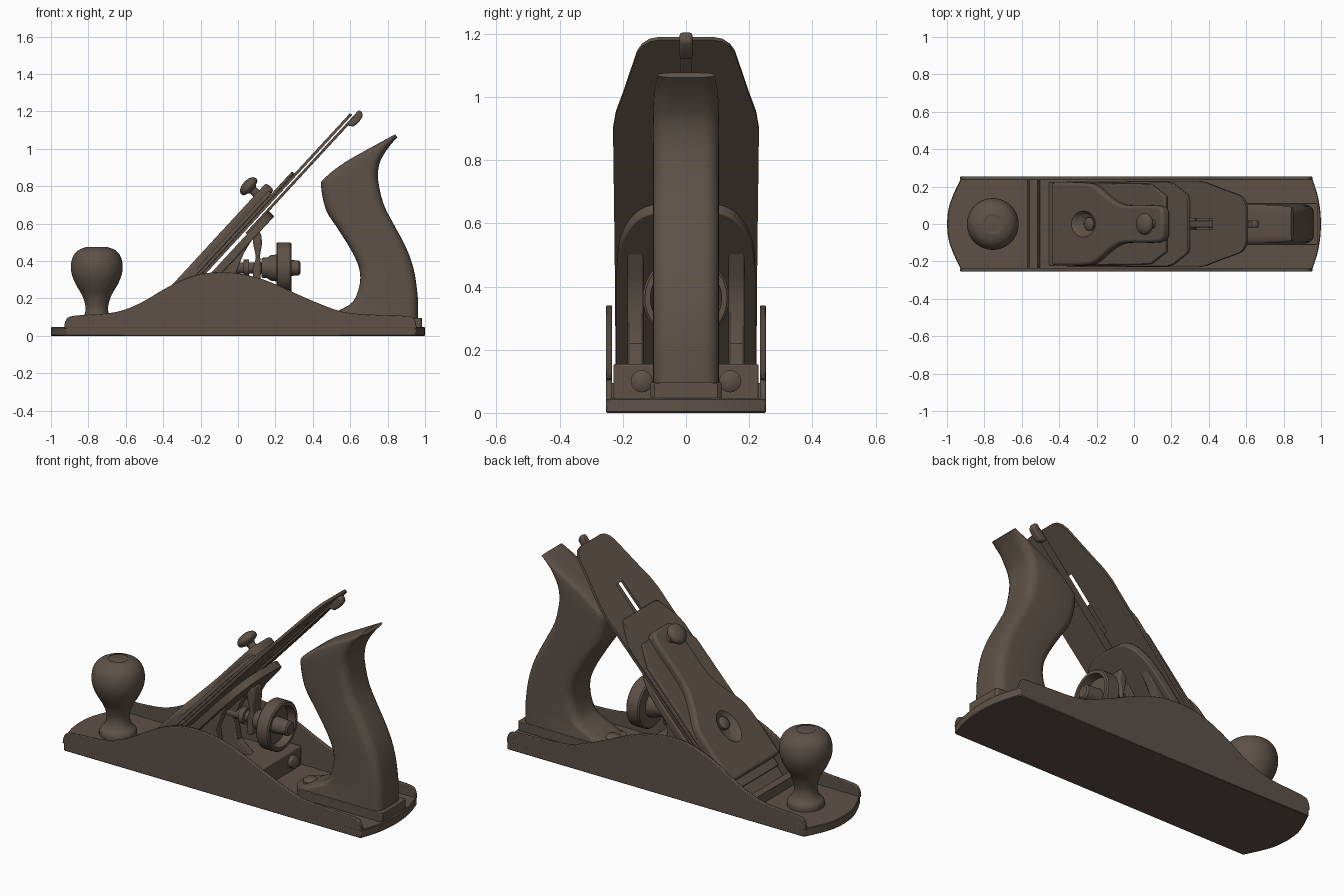
import bpy, bmesh, math

mat = bpy.data.materials.new("dark brown")
mat.diffuse_color = (0.11, 0.083, 0.064, 1)

# Inclined frame of the blade: u along it, v across, n away from its face
C, S = 0.678, 0.735
def blade(u, v, n): return (0.60 + u * C - n * S, v, 1.19 + u * S + n * C)
def flat(p, q, t): return (p, q, t)
def side(p, q, t): return (p, t, q)

def finish(name, bm, bevel=0, seg=2):
    bmesh.ops.recalc_face_normals(bm, faces=bm.faces)
    me = bpy.data.meshes.new(name)
    bm.to_mesh(me)
    bm.free()
    me.materials.append(mat)
    ob = bpy.data.objects.new(name, me)
    bpy.context.collection.objects.link(ob)
    if bevel:
        m = ob.modifiers.new("bevel", 'BEVEL')
        m.width, m.segments, m.limit_method = bevel, seg, 'ANGLE'
        m.angle_limit = math.radians(50)
    return ob

def rings(name, loops, bevel=0, seg=2):
    """Skin a row of equal point loops and cap both ends."""
    bm = bmesh.new()
    vs = [[bm.verts.new(p) for p in lp] for lp in loops]
    k = len(vs[0])
    for a, b in zip(vs, vs[1:]):
        for i in range(k):
            bm.faces.new((a[i], a[(i + 1) % k], b[(i + 1) % k], b[i]))
    bm.faces.new(vs[0][::-1])
    bm.faces.new(vs[-1])
    return finish(name, bm, bevel, seg)

def prism(name, pts, t0, t1, frame, bevel=0, seg=2):
    return rings(name, [[frame(p, q, t) for p, q in pts] for t in (t0, t1)], bevel, seg)

def mirror(half):
    return half + [(p, -q) for p, q in reversed(half) if abs(q) > 1e-6]

def box(p, q):
    return [(p[0], q[0]), (p[1], q[0]), (p[1], q[1]), (p[0], q[1])]

def lathe(name, prof, frame, k=32):
    """prof: (radius, height); frame(a, b, h) places the points."""
    return rings(name, [[frame(r * math.cos(i * math.tau / k), r * math.sin(i * math.tau / k), h)
                         for i in range(k)] for r, h in prof])

def spline(pts, n=4):
    """Catmull-Rom through open points."""
    out = []
    P = [pts[0]] + pts + [pts[-1]]
    for a, b, c, d in zip(P, P[1:], P[2:], P[3:]):
        for i in range(n):
            t = i / n
            out.append(tuple(0.5 * (2 * y + (z - x) * t + (2 * x - 5 * y + 4 * z - w) * t * t
                       + (3 * y - x - 3 * z + w) * t ** 3) for x, y, z, w in zip(a, b, c, d)))
    return out + [pts[-1]]

def cut(ob, cutter):
    m = ob.modifiers.new("cut", 'BOOLEAN')
    m.object, m.operation = cutter, 'DIFFERENCE'
    cutter.hide_render = True
    cutter.hide_viewport = True

# Sole with curved ends
W = 0.253
front_end = spline([(-0.92, W), (-0.965, 0.16), (-0.992, 0.08), (-1, 0)])
back_end = spline([(1, 0), (0.995, 0.08), (0.98, 0.16), (0.95, W)])
prism("sole", mirror(front_end[::-1] + back_end[::-1]), 0, 0.047, flat, 0.004, 1)

# Side walls
wall = spline([(-0.93, 0.04), (-0.92, 0.085), (-0.88, 0.107), (-0.7, 0.12), (-0.6, 0.142), (-0.5, 0.187),
               (-0.4, 0.247), (-0.3, 0.297), (-0.2, 0.33), (-0.1, 0.34), (0, 0.334), (0.1, 0.312),
               (0.2, 0.276), (0.35, 0.208), (0.5, 0.147), (0.6, 0.122), (0.75, 0.112), (0.91, 0.105),
               (0.945, 0.085), (0.955, 0.04)])
for nm, s in (("left_wall", 1), ("right_wall", -1)):
    prism(nm, wall, s * 0.234, s * W, side, 0.004)

# Ridge in front of the mouth
prism("mouth_ridge", [(-0.57, 0.04), (-0.56, 0.095), (-0.515, 0.095), (-0.50, 0.04)], -0.235, 0.235, side)

# Front knob
knob = spline([(0.098, 0.045), (0.095, 0.075), (0.072, 0.10), (0.061, 0.135), (0.063, 0.17), (0.08, 0.22),
               (0.112, 0.275), (0.134, 0.33), (0.138, 0.38), (0.127, 0.425), (0.1, 0.457), (0.055, 0.475),
               (0.048, 0.471), (0.012, 0.474)], 3)
lathe("front_knob", knob, lambda a, b, h: (a - 0.755, b, h), 40)

# Rear handle: rounded sections between front edge, back edge, half thickness
stations = spline([(.44, .09, .963, .09, .105), (.50, .12, .963, .13, .105), (.583, .158, .962, .17, .105),
                   (.626, .2, .96, .22, .105), (.652, .283, .945, .33, .105), (.647, .364, .92, .42, .105),
                   (.604, .46, .885, .5, .105), (.53, .578, .834, .594, .105), (.47, .674, .778, .705, .105),
                   (.444, .80, .749, .834, .105), (.462, .842, .755, .915, .105), (.567, .925, .778, .967, .104),
                   (.727, 1.016, .815, 1.02, .1), (.84, 1.077, .852, 1.062, .09)], 3)
loops = []
for x0, z0, x1, z1, t in stations:
    lp = []
    L = math.hypot(x1 - x0, z1 - z0) / 2
    r = min(0.05, L * 0.95)
    for cx, cy, a0 in ((1, 1, 0), (-1, 1, 90), (-1, -1, 180), (1, -1, 270)):
        for i in range(6):
            a = math.radians(a0 + i * 18)
            f = 0.5 + (cx * (L - r) + r * math.cos(a)) / (2 * L)
            lp.append((x0 + (x1 - x0) * f, cy * (t - 0.05) + 0.05 * math.sin(a), z0 + (z1 - z0) * f))
    loops.append(lp)
rings("rear_handle", loops)
toe = [(0.40 + 0.09 * (1 - math.sin(a * 0.157)), 0.112 * math.cos(a * 0.157)) for a in range(10, -1, -1)]
prism("handle_base", mirror(toe + [(0.975, 0.112), (0.985, 0.1)]), 0.045, 0.096, flat, 0.008)
lathe("handle_screw", [(.042, .09), (.042, .108), (.03, .118), (.006, .121)],
      lambda a, b, h: (a + 0.46, b, h), 24)

# Frog: bed block, inclined bed with rounded top, supporting webs
prism("frog_base", box((-0.36, 0.24), (0.04, 0.155)), -0.23, 0.23, side, 0.006)
bed = spline([(-1.46, 0.22), (-1.0, 0.22), (-0.88, 0.215), (-0.80, 0.2), (-0.73, 0.165), (-0.69, 0.11), (-0.68, 0)])
prism("frog_bed", mirror(bed), -0.075, -0.032, blade, 0.006)
web = [(-0.34, 0.1), (0.09, 0.1), (0.09, 0.15), (0.01, 0.22), (-0.01, 0.34), (0.03, 0.44), (0.09, 0.54), (0.11, 0.60)]
for nm, y in (("left_web", 0.16), ("centre_web", 0), ("right_web", -0.16)):
    prism(nm, web, y - 0.025, y + 0.025, side, 0.005)
for nm, y in (("left_frog_bolt", 0.14), ("right_frog_bolt", -0.14)):
    lathe(nm, [(.035, .235), (.035, .265), (.02, .275)], lambda a, b, h, y=y: (h, a + y, b + 0.1), 20)

# Cutting iron with its slot
iron = mirror([(-1.56, 0.222), (-0.9, 0.226), (-0.39, 0.231), (-0.32, 0.222), (-0.24, 0.2), (-0.06, 0.155),
               (-0.03, 0.14), (-0.008, 0.115), (0, 0.085)])
slot = prism("slot_cutter", box((-0.6, -0.265), (-0.03, 0.03)), -0.1, 0.1, blade)
cut(prism("cutting_iron", iron, -0.014, 0.001, blade), slot)

# Chip breaker
prism("chip_breaker", mirror([(-1.5, 0.222), (-0.62, 0.228), (-0.56, 0.215), (-0.45, 0.155), (-0.44, 0.13)]),
      0.001, 0.018, blade, 0.004)

# Lever cap with a recess for its screw
cap_half = spline([(-1.455, 0.222), (-1.25, 0.222), (-1.13, 0.21), (-1.03, 0.155), (-0.94, 0.112),
                   (-0.85, 0.1), (-0.66, 0.1), (-0.60, 0.09), (-0.578, 0.065)])
cap = prism("lever_cap", mirror(cap_half), 0.02, 0.078, blade, 0.016, 3)
prism("lever_cap_flange", mirror([(-1.45, 0.222), (-0.72, 0.215), (-0.60, 0.15)]), 0.018, 0.04, blade, 0.005)
recess = lathe("recess_cutter", [(.03, .048), (.06, .06), (.1, .10)],
               lambda a, b, h: blade(a * 1.2 - 1.2, b * 0.9, h))
cut(cap, recess)
lathe("cap_screw", [(.036, .03), (.036, .066), (.026, .074), (.005, .076)],
      lambda a, b, h: blade(a - 1.17, b, h), 24)

# Thumb knob on the lever cap
lathe("thumb_knob", spline([(.026, .07), (.024, .105), (.05, .118), (.058, .132), (.052, .15), (.03, .163), (.004, .167)], 3),
      lambda a, b, h: blade(a - 0.655, b, h), 28)

# Lateral lever under the iron, with thumb pad
prism("lateral_lever", box((-0.85, 0.02), (-0.018, 0.018)), -0.036, -0.022, blade, 0.003)
prism("lateral_lever_pad", [(-0.06, -0.03), (0.0, -0.024), (0.038, -0.02), (0.05, -0.034), (0.036, -0.06),
                            (0.0, -0.066), (-0.04, -0.062)],
      -0.02, 0.02, lambda u, n, v: blade(u, v, n), 0.008)

# Depth wheel: shaft, grooved hub and hollow rim
def axle(a, b, h): return (h, a, b + 0.363)
lathe("depth_wheel", [(.03, -.06), (.03, .03), (.045, .03), (.045, .06), (.03, .06), (.03, .125), (.05, .125), (.055, .135),
                      (.055, .155), (.068, .175), (.072, .205), (.13, .205), (.137, .212), (.137, .278), (.13, .285),
                      (.113, .285), (.105, .24), (.045, .24), (.04, .325), (.03, .333)], axle, 40)

# Yoke lever
prism("yoke_lever", spline([(0.085, 0.28), (0.08, 0.36), (0.095, 0.42), (0.08, 0.50), (0.09, 0.56), (0.12, 0.55),
                            (0.128, 0.49), (0.118, 0.43), (0.125, 0.36), (0.115, 0.28)], 3), -0.04, 0.04, side, 0.008)

# Smooth shading that keeps sharp edges
for ob in bpy.data.objects:
    if ob.hide_viewport:
        continue
    bpy.ops.object.select_all(action='DESELECT')
    ob.select_set(True)
    bpy.context.view_layer.objects.active = ob
    bpy.ops.object.shade_smooth_by_angle(angle=math.radians(35))
